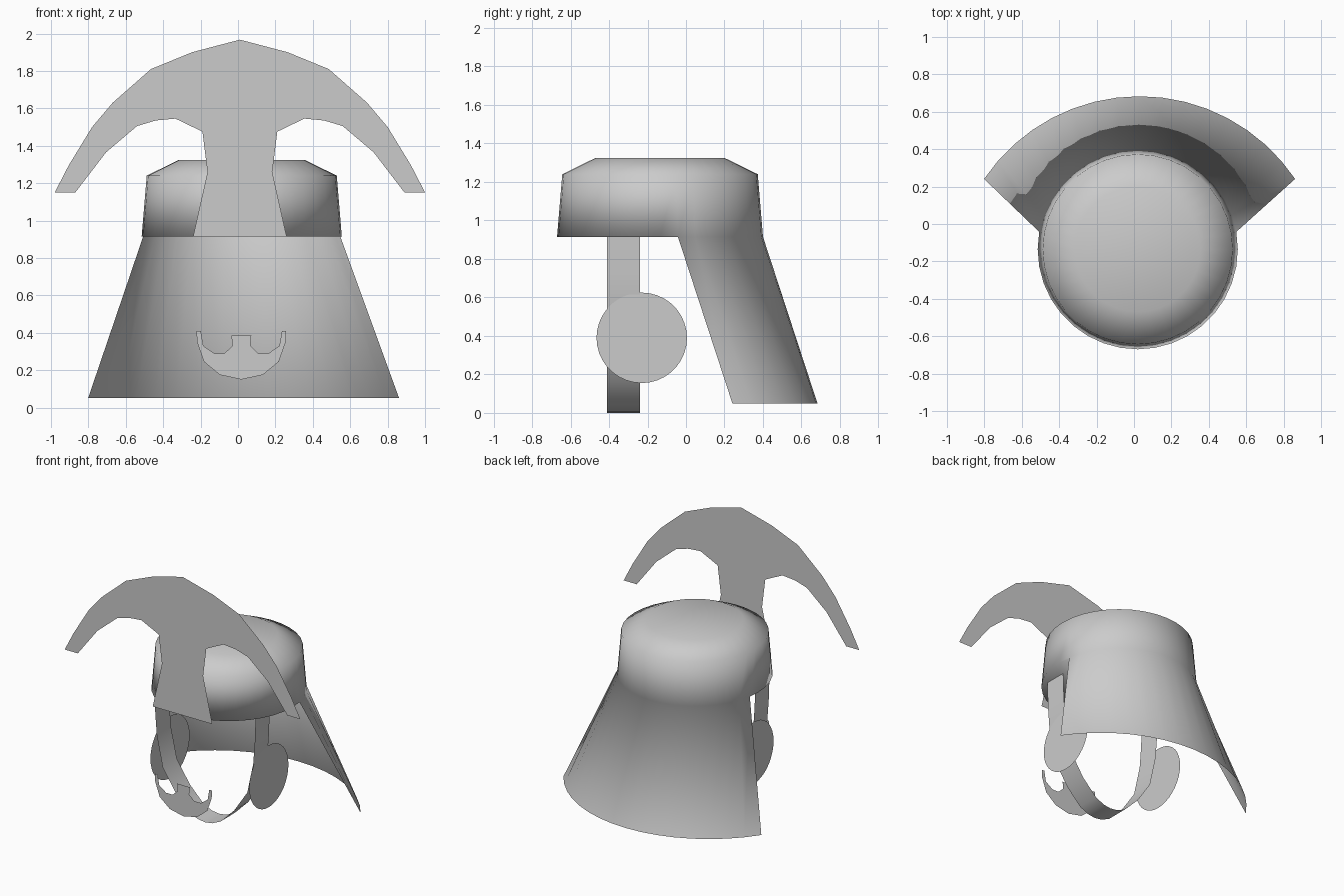
import bpy, bmesh
from math import sin, cos, radians

cube = bpy.data.objects.get("Cube")
if cube:
    bpy.data.objects.remove(cube)

grey = bpy.data.materials.new("plain_grey")
grey.use_nodes = True
colour = (0.6, 0.6, 0.6, 1)
grey.diffuse_color = colour
grey.node_tree.nodes["Principled BSDF"].inputs["Base Color"].default_value = colour

FRONT_Y = -0.68


def finish(bm, name, smooth=False):
    mesh = bpy.data.meshes.new(name)
    for f in bm.faces:
        f.smooth = smooth
    bm.to_mesh(mesh)
    bm.free()
    mesh.materials.append(grey)
    ob = bpy.data.objects.new(name, mesh)
    bpy.context.collection.objects.link(ob)
    return ob


def arc(bm, cx, cy, z, r, degrees):
    return [bm.verts.new((cx + r * cos(radians(d)), cy + r * sin(radians(d)), z))
            for d in degrees]


def bridge(bm, low, high):
    for i in range(len(low) - 1):
        bm.faces.new((low[i], low[i + 1], high[i + 1], high[i]))


def front_plate(name, half, cx):
    """Flat plate from a half outline, running from top centre round to the stem."""
    bm = bmesh.new()
    left = [(-x, z) for x, z in reversed(half) if x > 0]
    verts = [bm.verts.new((cx + x, FRONT_Y, z)) for x, z in half + left]
    face = bm.faces.new(verts)
    face.normal_update()
    if face.normal.y > 0:
        face.normal_flip()
    return finish(bm, name)


# Bowl: stacked rings with a closed top and underside
bm = bmesh.new()
full_turn = range(0, 360, 10)
rings = [arc(bm, 0.02, -0.135, z, r, full_turn)
         for z, r in ((0.915, 0.535), (1.24, 0.508), (1.325, 0.335))]
for low, high in zip(rings, rings[1:]):
    bridge(bm, low + low[:1], high + high[:1])
bm.faces.new(rings[-1])
bm.faces.new(list(reversed(rings[0])))

# Neck guard: flares out of the back of the bowl rim
hem = arc(bm, 0.03, -0.32, 0.05, 1.003, [34 + 7 * i for i in range(17)])
bridge(bm, hem, rings[0][1:18])
finish(bm, "bowl_with_neck_guard", smooth=True)

# Crest with two drooping horns
front_plate("crest", [
    (0, 1.967), (0.255, 1.9), (0.475, 1.81), (0.68, 1.63), (0.79, 1.5),
    (0.915, 1.295), (0.99, 1.15), (0.88, 1.15), (0.715, 1.365), (0.55, 1.505),
    (0.45, 1.535), (0.345, 1.545), (0.2, 1.475), (0.173, 1.26), (0.25, 0.915)], 0.01)

# Small crescent in front of the chin
front_plate("chin_crescent", [
    (0.053, 0.385), (0.048, 0.33), (0.09, 0.29), (0.145, 0.29), (0.203, 0.33),
    (0.217, 0.41), (0.24, 0.41), (0.237, 0.35), (0.2, 0.245), (0.115, 0.175),
    (0, 0.15)], 0.018)

# Chin strap: thin U-shaped band below the bowl
bm = bmesh.new()
half = [(0.425, 0.915), (0.418, 0.72), (0.405, 0.55), (0.355, 0.32),
        (0.245, 0.155), (0.13, 0.04), (0.06, 0.008), (0, 0)]
path = [(-x, z) for x, z in half] + list(reversed(half[:-1]))
front, back = ([bm.verts.new((0.01 + x, y, z)) for x, z in path]
               for y in (-0.41, -0.24))
bridge(bm, front, back)
bmesh.ops.reverse_faces(bm, faces=bm.faces[:])
finish(bm, "chin_strap", smooth=True)

# Round ear discs, facing sideways
for side, name in ((-1, "right_ear_disc"), (1, "left_ear_disc")):
    bm = bmesh.new()
    bm.faces.new([bm.verts.new((0.005 + side * 0.415,
                                -0.23 + side * 0.235 * cos(radians(d)),
                                0.39 + 0.235 * sin(radians(d))))
                  for d in range(0, 360, 10)])
    finish(bm, name)
